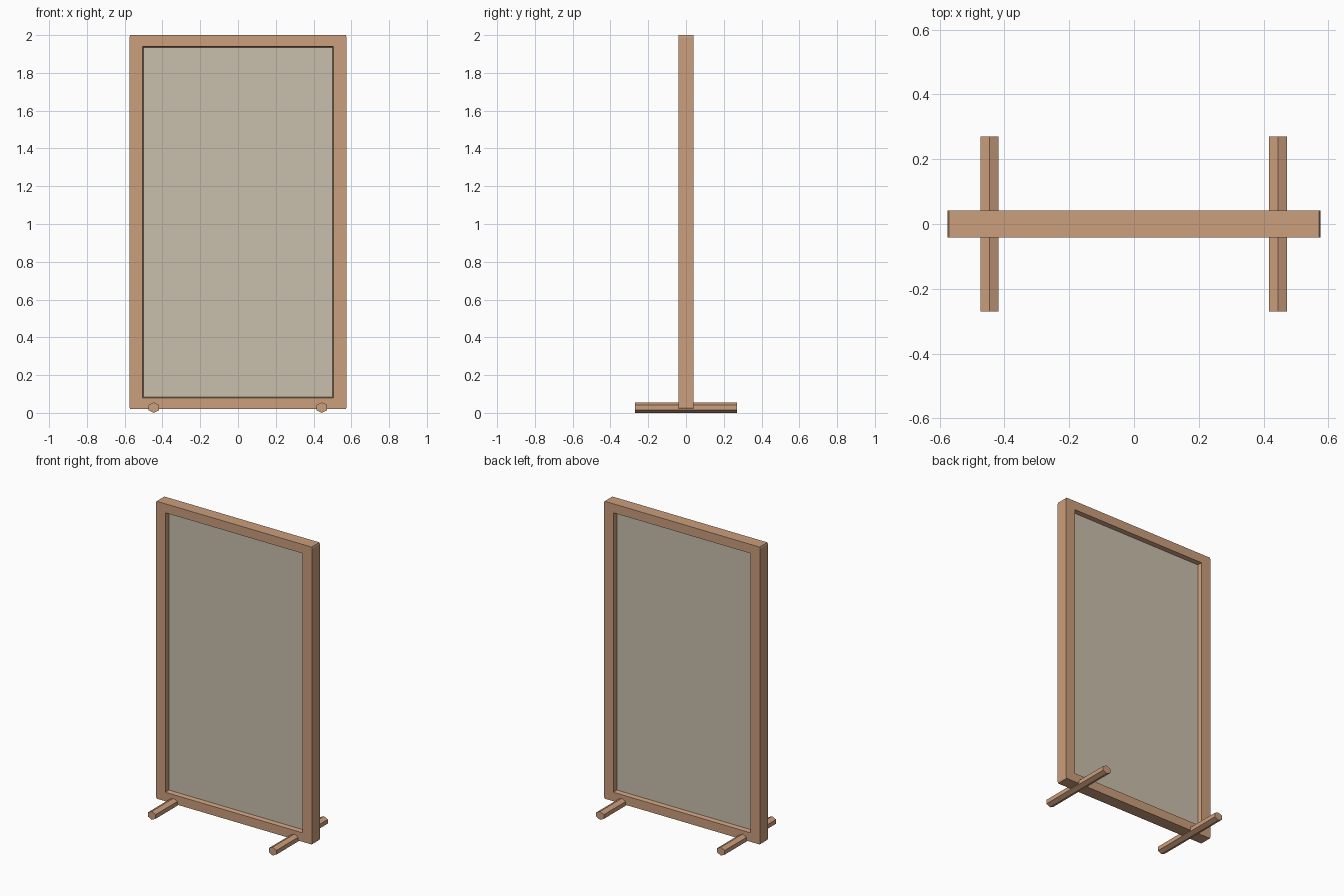
import bpy, bmesh, math

if "Cube" in bpy.data.objects:
    bpy.data.objects.remove(bpy.data.objects["Cube"])


def material(name, color):
    m = bpy.data.materials.new(name)
    m.diffuse_color = (*color, 1)
    m.use_nodes = True
    m.node_tree.nodes["Principled BSDF"].inputs["Base Color"].default_value = m.diffuse_color
    return m


wood = material("warm wood", (0.597, 0.342, 0.202))
fabric = material("beige panel", (0.584, 0.521, 0.413))


def finish(name, bm, mat):
    bmesh.ops.remove_doubles(bm, verts=bm.verts[:], dist=0.0001)
    bmesh.ops.recalc_face_normals(bm, faces=bm.faces[:])
    me = bpy.data.meshes.new(name)
    bm.to_mesh(me)
    bm.free()
    me.materials.append(mat)
    ob = bpy.data.objects.new(name, me)
    bpy.context.collection.objects.link(ob)
    return ob


def rect_ring(hw, z0, z1, cx=0.0, cz=0.0):
    """Rectangle as eight points, corners cut by cx, cz."""
    return [(-hw + cx, z0), (hw - cx, z0), (hw, z0 + cz), (hw, z1 - cz),
            (hw - cx, z1), (-hw + cx, z1), (-hw, z1 - cz), (-hw, z0 + cz)]


# Frame: closed loop of rings, with slightly tapered opening
outer = rect_ring(0.575, 0.02, 2.0, 0.004, 0.012)
lip = rect_ring(0.505, 0.08, 1.94)
seat = rect_ring(0.50, 0.085, 1.935)
D = 0.041
bm = bmesh.new()
rings = [[bm.verts.new((x, y, z)) for x, z in pts]
         for pts, y in ((outer, -D), (lip, -D), (seat, -0.012),
                        (seat, 0.012), (lip, D), (outer, D))]
for i, a in enumerate(rings):
    b = rings[(i + 1) % len(rings)]
    for k in range(8):
        n = (k + 1) % 8
        bm.faces.new((a[k], a[n], b[n], b[k]))
bmesh.ops.dissolve_degenerate(bm, edges=bm.edges[:], dist=0.0001)
finish("frame", bm, wood)

# Recessed infill panel
bm = bmesh.new()
bmesh.ops.create_cube(bm, size=1)
for v in bm.verts:
    v.co = (v.co.x * 1.004, v.co.y * 0.024, 1.01 + v.co.z * 1.854)
finish("panel", bm, fabric)

# Hexagonal feet running front to back
for side, x in (("left", -0.446), ("right", 0.444)):
    bm = bmesh.new()
    ends = []
    for y in (-0.27, 0.27):
        ends.append([bm.verts.new((x + 0.0325 * math.sin(k * math.pi / 3), y,
                                   0.028 + 0.028 * math.cos(k * math.pi / 3)))
                     for k in range(6)])
        bm.faces.new(ends[-1])
    for k in range(6):
        n = (k + 1) % 6
        bm.faces.new((ends[0][k], ends[0][n], ends[1][n], ends[1][k]))
    finish(side + "_foot", bm, wood)
